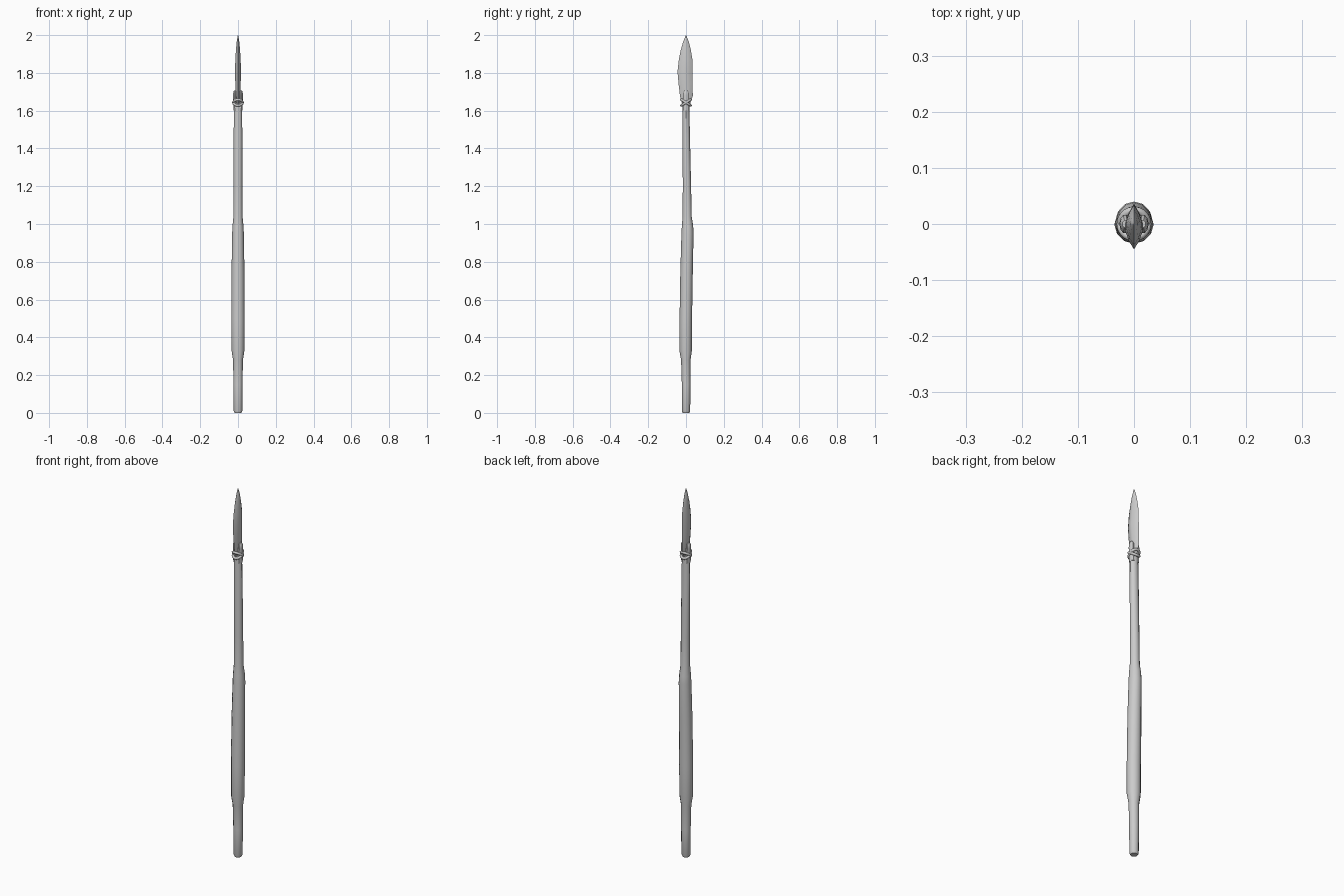
import bpy, bmesh, math
from mathutils import Matrix, Vector

if "Cube" in bpy.data.objects:
    bpy.data.objects.remove(bpy.data.objects["Cube"])


def loft(name, rings, section, smooth=35):
    """Skin capped rings (z, cx, cy, rx, ry) that share a unit cross-section."""
    bm = bmesh.new()
    loops = [[bm.verts.new((cx + rx * u, cy + ry * v, z)) for u, v in section]
             for z, cx, cy, rx, ry in rings]
    n = len(section)
    for a, b in zip(loops, loops[1:]):
        for i in range(n):
            j = (i + 1) % n
            bm.faces.new((a[i], a[j], b[j], b[i]))
    bm.faces.new(loops[0][::-1])
    bm.faces.new(loops[-1])
    bmesh.ops.recalc_face_normals(bm, faces=bm.faces)
    return finish(name, bm, smooth)


def finish(name, bm, smooth):
    mesh = bpy.data.meshes.new(name)
    bm.to_mesh(mesh)
    bm.free()
    ob = bpy.data.objects.new(name, mesh)
    bpy.context.collection.objects.link(ob)
    bpy.ops.object.select_all(action='DESELECT')
    ob.select_set(True)
    bpy.context.view_layer.objects.active = ob
    bpy.ops.object.shade_smooth_by_angle(angle=math.radians(smooth))
    return ob


def circle(n):
    return [(math.cos(math.tau * i / n), math.sin(math.tau * i / n)) for i in range(n)]


# Slightly crooked wooden shaft with a thick wrapped grip
loft("shaft", [
    (0.000, 0, 0.000, 0.018, 0.018),
    (0.010, 0, 0.000, 0.023, 0.022),
    (0.150, 0, 0.001, 0.024, 0.023),
    (0.280, 0, -0.001, 0.026, 0.025),
    (0.330, 0, -0.002, 0.034, 0.033),
    (0.500, 0, -0.001, 0.035, 0.033),
    (0.750, 0, 0.003, 0.034, 0.033),
    (0.950, 0, 0.008, 0.031, 0.032),
    (0.990, 0, 0.008, 0.029, 0.030),
    (1.040, 0, 0.006, 0.024, 0.024),
    (1.200, 0, 0.005, 0.023, 0.022),
    (1.420, 0, 0.002, 0.023, 0.020),
    (1.600, 0, 0.000, 0.022, 0.018),
    (1.640, 0, 0.000, 0.022, 0.018)], circle(12))

# Forked shaft end gripping the blade on both sides
for side, label in ((-1, "left"), (1, "right")):
    loft("fork_" + label, [
        (1.600, side * 0.014, 0, 0.009, 0.017),
        (1.680, side * 0.016, 0, 0.010, 0.017),
        (1.697, side * 0.016, 0, 0.009, 0.014),
        (1.707, side * 0.015, 0, 0.006, 0.007)], circle(10))

# Lens-shaped blade, asymmetric and pointed
lens = [(0, -1), (0.6, -0.62), (1, -0.15), (1, 0.15), (0.6, 0.62),
        (0, 1), (-0.6, 0.62), (-1, 0.15), (-1, -0.15), (-0.6, -0.62)]
loft("blade", [
    (1.620, 0, 0.000, 0.009, 0.018),
    (1.655, 0, 0.001, 0.011, 0.026),
    (1.678, 0, 0.002, 0.012, 0.034),
    (1.740, 0, -0.002, 0.014, 0.037),
    (1.805, 0, -0.005, 0.016, 0.040),
    (1.870, 0, -0.002, 0.014, 0.036),
    (1.920, 0, -0.001, 0.011, 0.027),
    (1.965, 0, 0.000, 0.007, 0.015),
    (2.000, 0, 0.000, 0.001, 0.001)], lens, 30)

# Crossed cord rings lashing the fork to the blade
for tilt, label in ((-32, "a"), (32, "b")):
    bm = bmesh.new()
    n, m, cord = 20, 8, 0.007
    turn = Matrix.Rotation(math.radians(tilt), 3, 'X')
    rows = []
    for i in range(n):
        a = math.tau * i / n
        d = Vector((math.cos(a), math.sin(a), 0))
        c = Vector((0.024 * d.x, 0.029 * d.y, 0))
        rows.append([bm.verts.new(turn @ (c + d * cord * u + Vector((0, 0, cord * v)))
                                  + Vector((0, 0, 1.643))) for u, v in circle(m)])
    for i in range(n):
        for j in range(m):
            k, l = (i + 1) % n, (j + 1) % m
            bm.faces.new((rows[i][j], rows[k][j], rows[k][l], rows[i][l]))
    bmesh.ops.recalc_face_normals(bm, faces=bm.faces)
    finish("cord_" + label, bm, 50)
